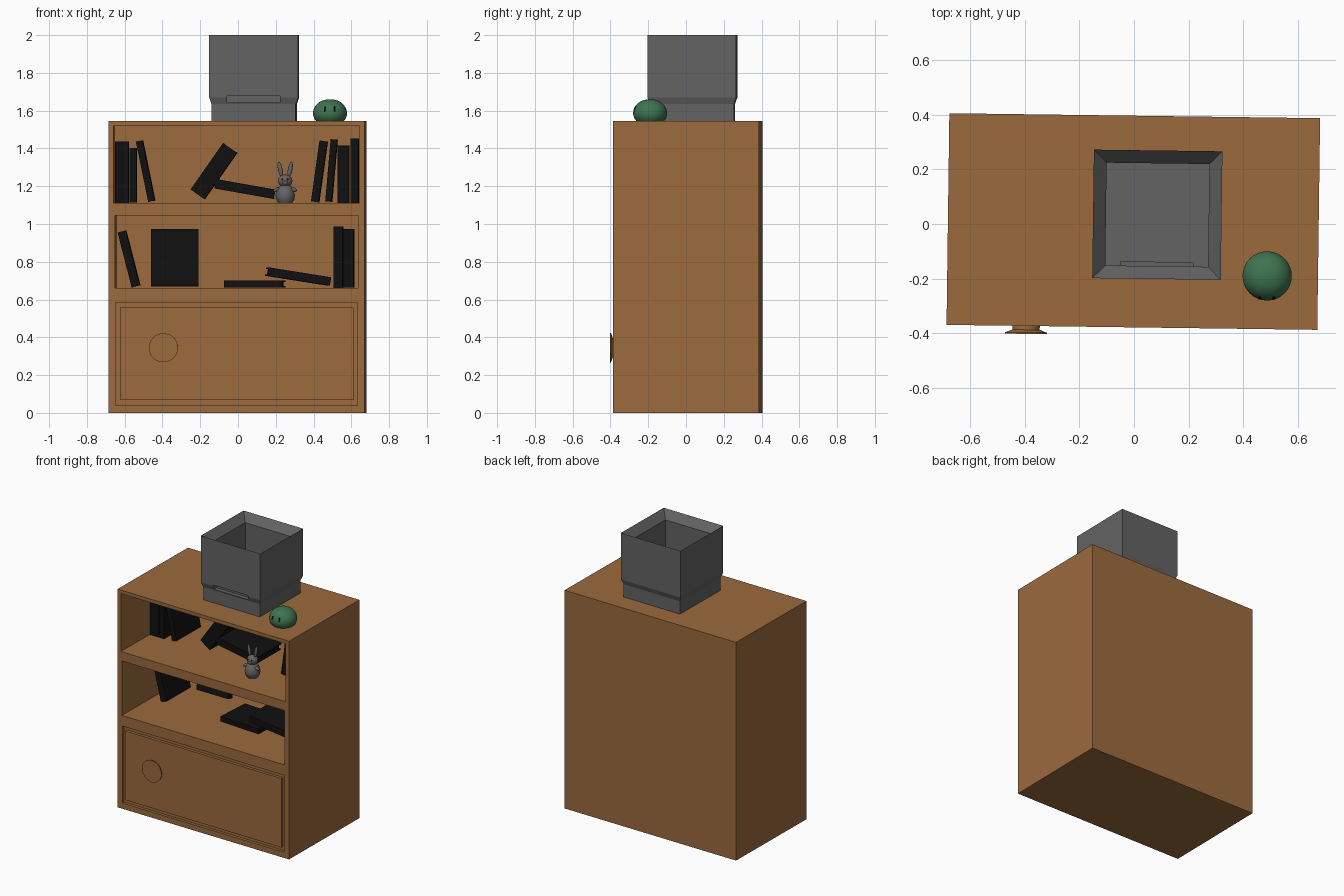
import bpy, bmesh, math
from mathutils import Matrix, Vector, Euler

if "Cube" in bpy.data.objects:
    bpy.data.objects.remove(bpy.data.objects["Cube"])


def material(name, rgb):
    m = bpy.data.materials.new(name)
    m.diffuse_color = (*rgb, 1)
    m.use_nodes = True
    m.node_tree.nodes["Principled BSDF"].inputs["Base Color"].default_value = m.diffuse_color
    return m


WOOD = material("brown wood", (0.33, 0.145, 0.048))
GREY = material("dark grey", (0.125, 0.125, 0.125))
BLACK = material("near black", (0.005, 0.005, 0.005))
GREEN = material("green", (0.047, 0.175, 0.08))


def finish(bm, name, mat, loc=(0, 0, 0), rot=(0, 0, 0), smooth=False):
    bmesh.ops.recalc_face_normals(bm, faces=bm.faces)
    me = bpy.data.meshes.new(name)
    bm.to_mesh(me)
    bm.free()
    ob = bpy.data.objects.new(name, me)
    bpy.context.collection.objects.link(ob)
    me.materials.append(mat)
    ob.location, ob.rotation_euler = loc, rot
    if smooth:
        bpy.ops.object.select_all(action='DESELECT')
        ob.select_set(True)
        bpy.context.view_layer.objects.active = ob
        bpy.ops.object.shade_smooth_by_angle(angle=math.radians(40))
    return ob


def add_box(bm, lo, hi):
    lo, hi = Vector(lo), Vector(hi)
    size = Matrix.Diagonal((*(hi - lo), 1))
    bmesh.ops.create_cube(bm, size=1, matrix=Matrix.Translation((lo + hi) / 2) @ size)


def box(name, mat, lo, hi):
    bm = bmesh.new()
    add_box(bm, lo, hi)
    return finish(bm, name, mat)


def loft(bm, rings):
    """Skin a list of equal-length rings, capping both ends."""
    vs = [[bm.verts.new(p) for p in r] for r in rings]
    n = len(vs[0])
    for a, b in zip(vs, vs[1:]):
        for i in range(n):
            bm.faces.new((a[i], a[(i + 1) % n], b[(i + 1) % n], b[i]))
    bm.faces.new(vs[0])
    bm.faces.new(vs[-1])


def lathe(name, mat, profile, loc, rot=(0, 0, 0), n=32):
    bm = bmesh.new()
    loft(bm, [[(r * math.cos(2 * math.pi * i / n), r * math.sin(2 * math.pi * i / n), z)
               for i in range(n)] for r, z in profile])
    return finish(bm, name, mat, loc, rot, True)


def ball(name, mat, loc, radii, rot=(0, 0, 0)):
    bm = bmesh.new()
    bmesh.ops.create_uvsphere(bm, u_segments=20, v_segments=12, radius=1,
                              matrix=Matrix.Diagonal((*radii, 1)))
    return finish(bm, name, mat, loc, rot, True)


def cut(target, lo, hi):
    c = box("cutter", target.data.materials[0], lo, hi)
    c.hide_render = True
    mod = target.modifiers.new("cut", 'BOOLEAN')
    mod.operation, mod.solver, mod.object = 'DIFFERENCE', 'EXACT', c
    bpy.context.view_layer.objects.active = target
    bpy.ops.object.modifier_apply(modifier=mod.name)
    bpy.data.objects.remove(c)


# Cabinet with two open shelves and a drawer recess
F = -0.387
cabinet = box("cabinet", WOOD, (-0.678, F, 0), (0.678, 0.387, 1.545))
cut(cabinet, (-0.652, F - 0.1, 1.11), (0.652, 0.33, 1.52))
cut(cabinet, (-0.643, F - 0.1, 0.66), (0.643, 0.33, 1.045))
cut(cabinet, (-0.64, F - 0.1, 0.04), (0.64, F + 0.02, 0.585))
box("drawer_front", WOOD, (-0.618, F, 0.068), (0.618, F + 0.025, 0.557))
lathe("drawer_knob", WOOD, [(0.05, -0.005), (0.05, 0.014), (0.077, 0.024), (0.077, 0.029)],
      (-0.387, F, 0.345), (math.pi / 2, 0, 0))


# Books: two covers, spine and inset pages; tilt sideways, then yaw
def book(x, z, t, h, tilt=0, y=0.06, depth=0.27, yaw=0):
    bm = bmesh.new()
    a, b, c, w = t / 2, depth / 2, h / 2, min(0.008, t / 5)
    add_box(bm, (-a, -b, -c), (-a + w, b, c))
    add_box(bm, (a - w, -b, -c), (a, b, c))
    add_box(bm, (-a + w, -b, -c), (a - w, -b + w, c))
    add_box(bm, (-a + w, -b + w, -c + 0.01), (a - w, b - 0.01, c - 0.01))
    finish(bm, "book", BLACK, (x, y, z), (0, math.radians(tilt), math.radians(yaw)))


for spec in [
    # upper shelf, left group, fallen pair, right group
    (-0.612, 1.275, 0.07, 0.325), (-0.553, 1.258, 0.038, 0.29),
    (-0.487, 1.28, 0.036, 0.325, -11.5),
    (-0.125, 1.28, 0.09, 0.30, 35), (0.04, 1.185, 0.05, 0.32, 100),
    (0.433, 1.278, 0.042, 0.325, 8), (0.497, 1.283, 0.035, 0.33, 5),
    (0.56, 1.264, 0.06, 0.305), (0.62, 1.282, 0.042, 0.34),
    # lower shelf
    (-0.575, 0.815, 0.045, 0.30, -14.4),
    (-0.335, 0.822, 0.05, 0.30, 12, 0.23, 0.25, 90),
    (0.09, 0.682, 0.036, 0.31, 90, 0.02, 0.25, -3),
    (0.32, 0.722, 0.045, 0.335, 99, 0.03, 0.25, 4),
    (0.533, 0.825, 0.05, 0.325), (0.588, 0.818, 0.055, 0.31),
]:
    book(*spec)


# Grey open bin with a narrower foot, sloped rim and hollow inside
BX, BY = 0.0875, 0.026


def square(half, z):
    return [(BX + sx * half, BY + sy * half, z)
            for sx, sy in ((-1, -1), (1, -1), (1, 1), (-1, 1))]


bm = bmesh.new()
loft(bm, [square(h, z) for h, z in (
    (0.223, 1.545), (0.223, 1.635), (0.235, 1.67), (0.235, 2.0),
    (0.188, 1.945), (0.188, 1.58))])
bin_ob = finish(bm, "bin", GREY)
# Front slot, with its pocket showing inside the bin
box("slot_pocket", GREY, (BX - 0.135, BY - 0.19, 1.635), (BX + 0.135, BY - 0.172, 1.685))
cut(bin_ob, (BX - 0.14, BY - 0.3, 1.643), (BX + 0.14, BY - 0.195, 1.677))

# Green dome creature with two slit eyes
GX, GY = 0.492, -0.1925
lathe("green_dome", GREEN, [(0.072, 0), (0.083, 0.012), (0.089, 0.03), (0.09, 0.045),
                            (0.086, 0.064), (0.076, 0.082), (0.06, 0.098), (0.04, 0.109),
                            (0.018, 0.114), (0.002, 0.115)], (GX, GY, 1.545))
for s in (-1, 1):
    ball("dome_eye", BLACK, (GX + s * 0.026, GY - 0.081, 1.609), (0.005, 0.004, 0.016),
         (-0.3, 0, s * 0.3))

# Small rabbit figurine
RX, RY = 0.255, -0.2
lathe("rabbit_body", GREY, [(0.036, 0), (0.048, 0.02), (0.051, 0.042), (0.045, 0.068),
                            (0.032, 0.09), (0.018, 0.1)], (RX, RY, 1.11), n=20)
ball("rabbit_head", GREY, (RX, RY, 1.228), (0.038, 0.035, 0.034))
ball("rabbit_muzzle", GREY, (RX, RY - 0.03, 1.218), (0.014, 0.012, 0.01))
ball("rabbit_tail", GREY, (RX, RY + 0.05, 1.14), (0.014, 0.014, 0.014))
for s in (-1, 1):
    ball("rabbit_ear", GREY, (RX + s * 0.026, RY, 1.288), (0.012, 0.008, 0.043),
         (0, s * 0.2, 0))
    ball("rabbit_arm", GREY, (RX + s * 0.045, RY - 0.012, 1.182), (0.018, 0.011, 0.011),
         (0, s * 0.5, 0))
    ball("rabbit_eye", BLACK, (RX + s * 0.014, RY - 0.031, 1.236), (0.004, 0.004, 0.005))

# The whole model stands very slightly turned
turn = Matrix.Translation((-0.0025, 0.009, 0)) @ Matrix.Rotation(-0.0133, 4, 'Z')
for ob in bpy.context.scene.objects:
    ob.matrix_world = turn @ Matrix.Translation(ob.location) @ ob.rotation_euler.to_matrix().to_4x4()
